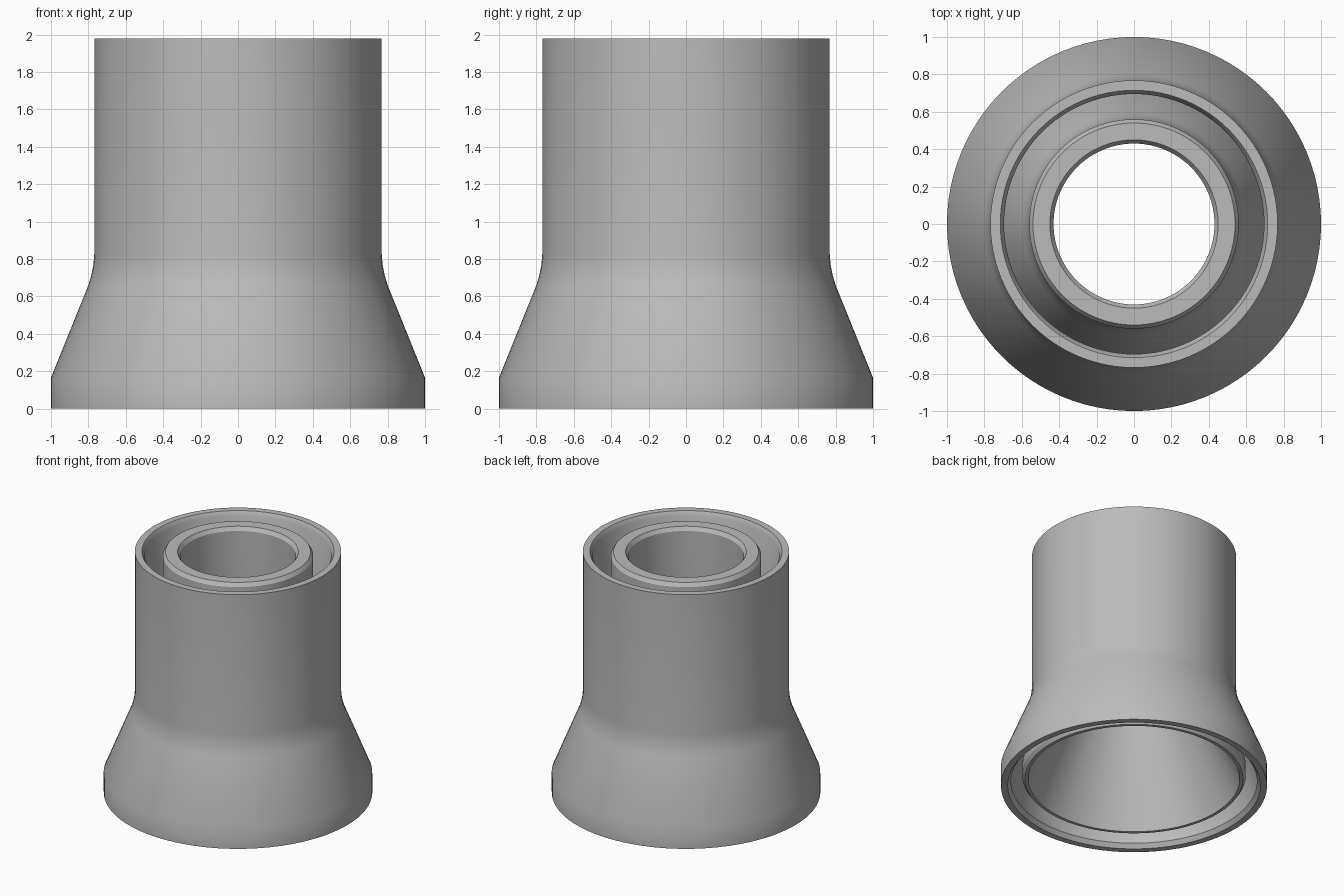
import bpy
import bmesh
import math

cube = bpy.data.objects.get("Cube")
if cube:
    bpy.data.objects.remove(cube, do_unlink=True)

SEGMENTS = 96

grey = bpy.data.materials.new("plain grey")
grey.use_nodes = True
colour = (0.5, 0.5, 0.5, 1)
grey.diffuse_color = colour
grey.node_tree.nodes["Principled BSDF"].inputs["Base Color"].default_value = colour


def lathe(name, profile):
    """Revolve a closed (radius, height) profile about the z axis."""
    bm = bmesh.new()
    rings = []
    for i in range(SEGMENTS):
        a = math.tau * i / SEGMENTS
        rings.append([bm.verts.new((r * math.cos(a), r * math.sin(a), z)) for r, z in profile])
    n = len(profile)
    for i in range(SEGMENTS):
        here, there = rings[i], rings[(i + 1) % SEGMENTS]
        for j in range(n):
            k = (j + 1) % n
            bm.faces.new((here[j], there[j], there[k], here[k]))
    bmesh.ops.recalc_face_normals(bm, faces=bm.faces)
    mesh = bpy.data.meshes.new(name)
    bm.to_mesh(mesh)
    bm.free()
    mesh.materials.append(grey)
    obj = bpy.data.objects.new(name, mesh)
    bpy.context.collection.objects.link(obj)
    bpy.ops.object.select_all(action="DESELECT")
    obj.select_set(True)
    bpy.context.view_layer.objects.active = obj
    bpy.ops.object.shade_smooth_by_angle(angle=math.radians(30))
    return obj


# Outer sleeve: straight neck, flared skirt, chamfered inner rims
lathe("outer_sleeve", [
    (1.0, 0), (1.0, 0.165), (0.80, 0.66), (0.785, 0.71), (0.773, 0.77), (0.768, 0.83),
    (0.768, 1.98), (0.715, 1.98), (0.695, 1.945),
    (0.695, 0.82), (0.70, 0.76), (0.712, 0.70), (0.727, 0.65),
    (0.925, 0.155), (0.925, 0.035), (0.95, 0),
])

# Inner sleeve: narrower tube nested inside, chamfered at both ends
lathe("inner_sleeve", [
    (0.82, 0.06), (0.84, 0.09), (0.84, 0.18), (0.597, 0.78), (0.577, 0.84), (0.565, 0.90),
    (0.56, 0.96), (0.56, 1.945), (0.54, 1.975), (0.45, 1.975), (0.43, 1.945),
    (0.43, 0.98), (0.438, 0.91), (0.455, 0.84), (0.475, 0.78),
    (0.77, 0.13), (0.795, 0.06),
])
